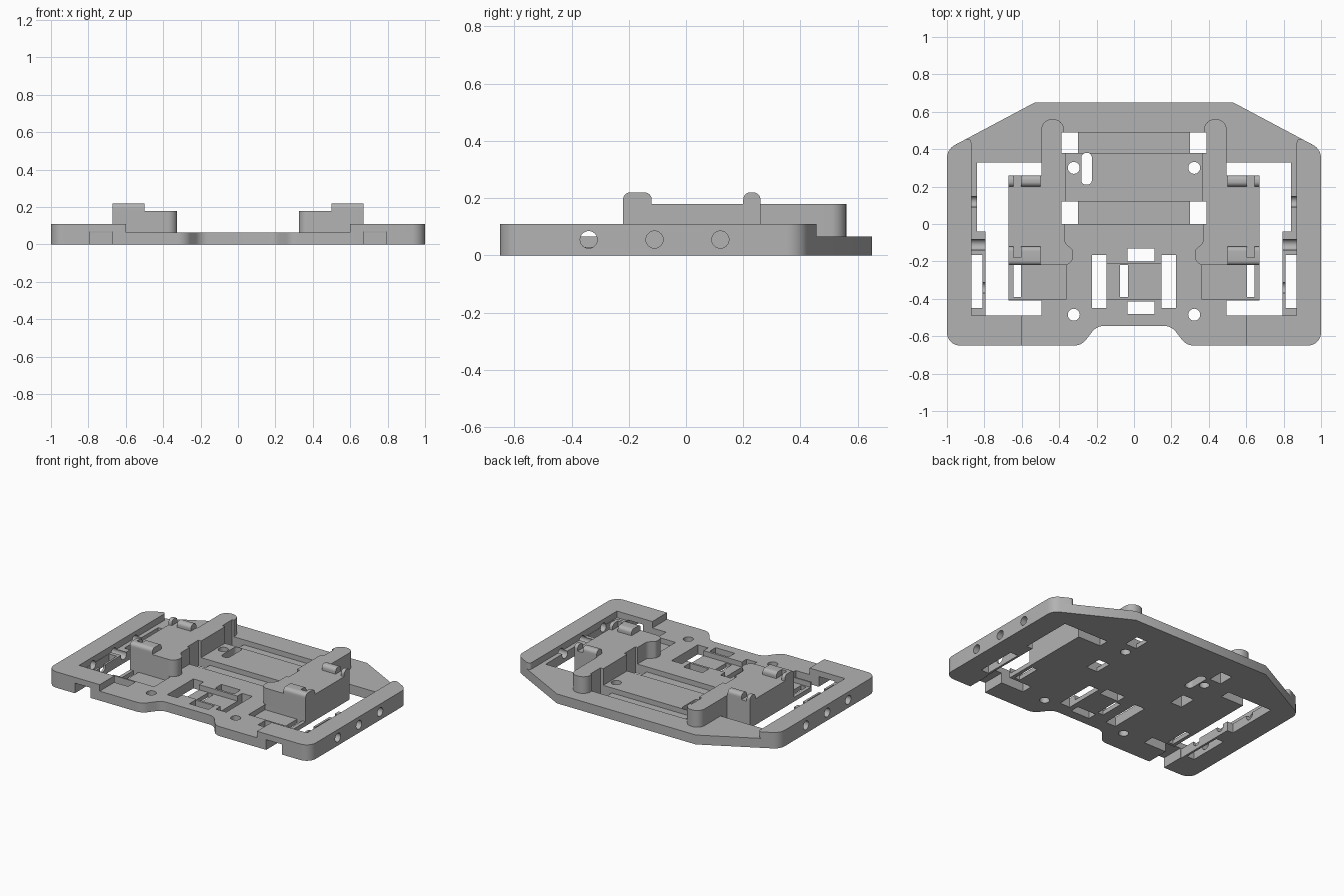
import bpy
import bmesh
from math import cos, sin, pi
from mathutils import Vector

old = bpy.data.objects.get("Cube")
if old:
    bpy.data.objects.remove(old, do_unlink=True)

grey = bpy.data.materials.new("plain grey")
grey.use_nodes = True
grey.diffuse_color = (0.45, 0.45, 0.45, 1)
grey.node_tree.nodes["Principled BSDF"].inputs["Base Color"].default_value = (0.45, 0.45, 0.45, 1)

BASE, RAIL, POD, FLOOR = 0.065, 0.11, 0.18, 0.03


def rounded(points, steps=8):
    """Replace every (x, y, radius) corner with a true arc."""
    out = []
    for i, p in enumerate(points):
        c = Vector(p[:2])
        if len(p) < 3:
            out.append(c)
            continue
        a = (Vector(points[i - 1][:2]) - c).normalized()
        b = (Vector(points[(i + 1) % len(points)][:2]) - c).normalized()
        half = a.angle(b) / 2
        reach, w = p[2] * cos(half) / sin(half), sin(half)
        for k in range(steps + 1):
            t = k / steps
            u, v, s = (1 - t) ** 2, 2 * t * (1 - t) * w, t * t
            out.append((u * (c + a * reach) + v * c + s * (c + b * reach)) / (u + v + s))
    return out


def prism(name, points, z0, z1, side=1, axis="z"):
    """Extrude a profile along z, or along x (profile in y, z)."""
    bm = bmesh.new()
    verts = []
    for p in rounded(points):
        co = (side * p.x, p.y, z0) if axis == "z" else (side * z0, p.x, p.y)
        verts.append(bm.verts.new(co))
    face = bm.faces.new(verts)
    move = (0, 0, z1 - z0) if axis == "z" else (side * (z1 - z0), 0, 0)
    geo = bmesh.ops.extrude_face_region(bm, geom=[face])["geom"]
    bmesh.ops.translate(bm, vec=move, verts=[g for g in geo if isinstance(g, bmesh.types.BMVert)])
    bmesh.ops.recalc_face_normals(bm, faces=bm.faces)
    mesh = bpy.data.meshes.new(name)
    bm.to_mesh(mesh)
    bm.free()
    mesh.materials.append(grey)
    obj = bpy.data.objects.new(name, mesh)
    bpy.context.collection.objects.link(obj)
    return obj


def rect(x0, x1, y0, y1):
    return [(x0, y0), (x1, y0), (x1, y1), (x0, y1)]


def circle(x, y, r, n=24):
    return [(x + r * cos(2 * pi * i / n), y + r * sin(2 * pi * i / n)) for i in range(n)]


def cut(obj, cutters):
    for c in cutters:
        c.hide_render = True
        mod = obj.modifiers.new("cut", "BOOLEAN")
        mod.operation, mod.solver, mod.object = "DIFFERENCE", "EXACT", c
    bpy.context.view_layer.update()
    mesh = bpy.data.meshes.new_from_object(obj.evaluated_get(bpy.context.evaluated_depsgraph_get()))
    obj.modifiers.clear()
    obj.data = mesh


def through(points, side=1):
    return prism("cutter", points, -0.1, 0.15, side)


# Base plate outline, one half then its mirror
half = [(0.2, -0.545, 0.08), (0.28, -0.65, 0.08), (1, -0.65, 0.07), (1, 0.40, 0.08), (0.53, 0.65)]
outline = half + [(-p[0], *p[1:]) for p in reversed(half)]
base = prism("base_plate", outline, 0, BASE)

cutters = []
shared = []      # cutters that also pass through the raised rails
for s in (1, -1):
    # Side window around the pod
    cutters.append(through([(0.495, 0.33), (0.84, 0.33), (0.84, -0.04), (0.795, -0.04),
                            (0.795, -0.49), (0.495, -0.49), (0.495, -0.41), (0.67, -0.41),
                            (0.67, 0.26), (0.495, 0.26)], s))
    cutters.append(prism("cutter", rect(0.36, 0.70, -0.40, -0.22), FLOOR, 0.15, s))
    cutters.append(through(rect(0.605, 0.645, -0.39, -0.22), s))
    cutters.append(through(rect(0.81, 0.868, -0.45, -0.165), s))
    cutters.append(through(rect(0.147, 0.225, -0.45, -0.165), s))
    # Screw holes
    for y in (0.30, -0.485):
        cutters.append(through(circle(0.322, y, 0.032), s))
    # Openings at the groove ends
    for y0, y1 in ((0.38, 0.49), (0, 0.12)):
        cutters.append(through(rect(0.30, 0.387, y0, y1), s))
    # Front notch and cross holes in the side rail
    shared.append(prism("cutter", rect(0.67, 0.79, -0.75, -0.485), -0.1, 0.07, s))
    for y in (-0.34, -0.11, 0.12):
        shared.append(prism("cutter", circle(y, 0.055, 0.03), 0.76, 1.1, s, "x"))

# Grooves, centre pocket and centre slots
for y0, y1 in ((0.38, 0.49), (0, 0.12)):
    cutters.append(prism("cutter", rect(-0.31, 0.31, y0, y1), FLOOR, 0.15))
cutters.append(prism("cutter", rect(-0.16, 0.16, -0.40, -0.215), FLOOR, 0.15))
for r in ((-0.035, 0.11, -0.20, -0.13), (-0.035, 0.11, -0.48, -0.415), (-0.075, -0.032, -0.39, -0.22)):
    cutters.append(through(rect(*r)))
cutters.append(through([(x, y, 0.026) for x, y in rect(-0.282, -0.225, 0.21, 0.38)]))

cut(base, cutters + shared)
finished = [base]

for s, label in ((1, "left"), (-1, "right")):
    # Raised rail with the front corner bar
    rail = prism(label + "_rail", [(0.60, -0.65), (1, -0.65, 0.07), (1, 0.40, 0.08),
                                   (0.87, 0.469, 0.02), (0.87, -0.49), (0.60, -0.49)], BASE, RAIL, s)
    cut(rail, shared)
    # Pod with its long rounded arm
    pod = prism(label + "_pod", [(0.67, -0.22), (0.67, 0.26), (0.495, 0.26), (0.495, 0.56, 0.055),
                                 (0.375, 0.56, 0.055), (0.375, 0.49), (0.387, 0.49), (0.387, 0.38),
                                 (0.365, 0.38), (0.365, 0.12), (0.387, 0.12), (0.387, 0),
                                 (0.37, 0), (0.37, -0.10, 0.04), (0.325, -0.14, 0.03),
                                 (0.325, -0.22, 0.05)], BASE, POD, s)
    finished += [rail, pod]
    # Rounded clips on the pod
    for name, y0, y1 in (("front", -0.22, -0.12), ("back", 0.20, 0.26)):
        profile = [(y0, POD), (y1, POD), (y1, 0.22, 0.025), (y0, 0.22, 0.025)]
        for part, x0, x1 in (("inner", 0.50, 0.605), ("outer", 0.645, 0.67)):
            finished.append(prism(f"{label}_{name}_{part}_clip", profile, x0, x1, s, "x"))
    bridge = [(-0.22, POD), (-0.18, POD), (-0.18, 0.22), (-0.22, 0.22, 0.025)]
    finished.append(prism(label + "_clip_bridge", bridge, 0.605, 0.645, s, "x"))

for c in cutters + shared:
    bpy.data.objects.remove(c, do_unlink=True)

# Smooth curved walls, sharp edges kept
bpy.ops.object.select_all(action="DESELECT")
for o in finished:
    o.select_set(True)
bpy.context.view_layer.objects.active = base
bpy.ops.object.shade_smooth_by_angle()
